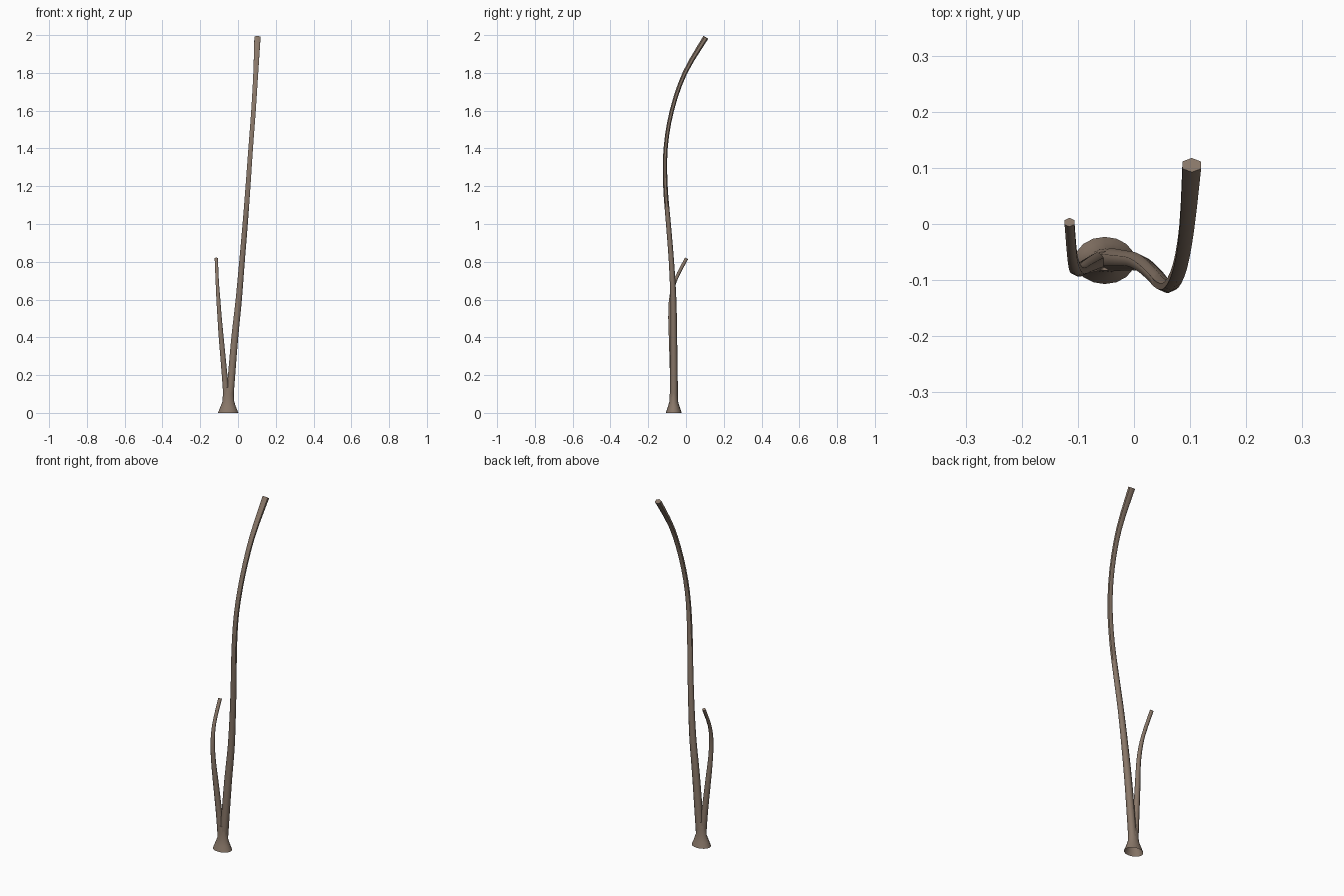
import bpy, bmesh, math
from mathutils import Vector

if "Cube" in bpy.data.objects:
    bpy.data.objects.remove(bpy.data.objects["Cube"])

bark = bpy.data.materials.new("brown bark")
bark.diffuse_color = (0.25, 0.185, 0.14, 1)
bark.use_nodes = True
bark.node_tree.nodes["Principled BSDF"].inputs["Base Color"].default_value = bark.diffuse_color


def smooth_path(pts, steps):
    """Catmull-Rom through (x, y, z, rx, ry) points."""
    P = [pts[0]] + pts + [pts[-1]]
    out = []
    for i in range(1, len(P) - 2):
        for s in range(steps):
            t = s / steps
            out.append([0.5 * (2 * b + (c - a) * t + (2 * a - 5 * b + 4 * c - d) * t * t
                               + (3 * b - a - 3 * c + d) * t ** 3)
                        for a, b, c, d in zip(*P[i - 1:i + 3])])
    return out + [list(pts[-1])]


def tube(name, path, sides, cap_top=True):
    """Loft elliptical rings, each square to the path."""
    bm = bmesh.new()
    rings = []
    for i, p in enumerate(path):
        a, b = path[max(i - 1, 0)], path[min(i + 1, len(path) - 1)]
        tan = (Vector(b[:3]) - Vector(a[:3])).normalized()
        u = Vector((0, 1, 0)).cross(tan).normalized()
        v = tan.cross(u)
        ring = []
        for k in range(sides):
            ang = math.pi / 2 + 2 * math.pi * k / sides
            ring.append(bm.verts.new(Vector(p[:3]) + u * p[3] * math.cos(ang) + v * p[4] * math.sin(ang)))
        rings.append(ring)
    for r, q in zip(rings, rings[1:]):
        for k in range(sides):
            n = (k + 1) % sides
            bm.faces.new((r[k], r[n], q[n], q[k]))
    if cap_top:
        bm.faces.new(rings[-1])
    me = bpy.data.meshes.new(name)
    bm.to_mesh(me)
    bm.free()
    me.materials.append(bark)
    ob = bpy.data.objects.new(name, me)
    bpy.context.collection.objects.link(ob)
    bpy.context.view_layer.objects.active = ob
    ob.select_set(True)
    bpy.ops.object.shade_smooth_by_angle(angle=math.radians(65))
    ob.select_set(False)


# flared foot, open underneath
tube("flared_base", [
    (-0.052, -0.065, 0.0, 0.054, 0.042),
    (-0.052, -0.065, 0.03, 0.042, 0.032),
    (-0.051, -0.065, 0.06, 0.031, 0.023),
    (-0.051, -0.065, 0.10, 0.029, 0.021),
    (-0.050, -0.066, 0.135, 0.026, 0.017)], 16)

# tall main stem
tube("main_stem", smooth_path([
    (-0.044, -0.064, 0.08, 0.023, 0.021),
    (-0.034, -0.064, 0.2, 0.022, 0.020),
    (-0.017, -0.065, 0.4, 0.021, 0.018),
    (0.004, -0.067, 0.6, 0.019, 0.016),
    (0.021, -0.077, 0.8, 0.017, 0.014),
    (0.038, -0.093, 1.0, 0.016, 0.013),
    (0.053, -0.109, 1.2, 0.015, 0.012),
    (0.067, -0.108, 1.4, 0.014, 0.011),
    (0.082, -0.075, 1.6, 0.014, 0.011),
    (0.094, -0.006, 1.8, 0.015, 0.012),
    (0.103, 0.105, 1.988, 0.019, 0.015)], 3), 6)

# short side stem
tube("side_stem", smooth_path([
    (-0.062, -0.066, 0.08, 0.018, 0.018),
    (-0.071, -0.069, 0.2, 0.017, 0.016),
    (-0.089, -0.078, 0.4, 0.015, 0.013),
    (-0.097, -0.083, 0.5, 0.013, 0.011),
    (-0.104, -0.080, 0.6, 0.012, 0.010),
    (-0.110, -0.057, 0.7, 0.010, 0.009),
    (-0.115, 0.003, 0.818, 0.010, 0.009)], 3), 6)
